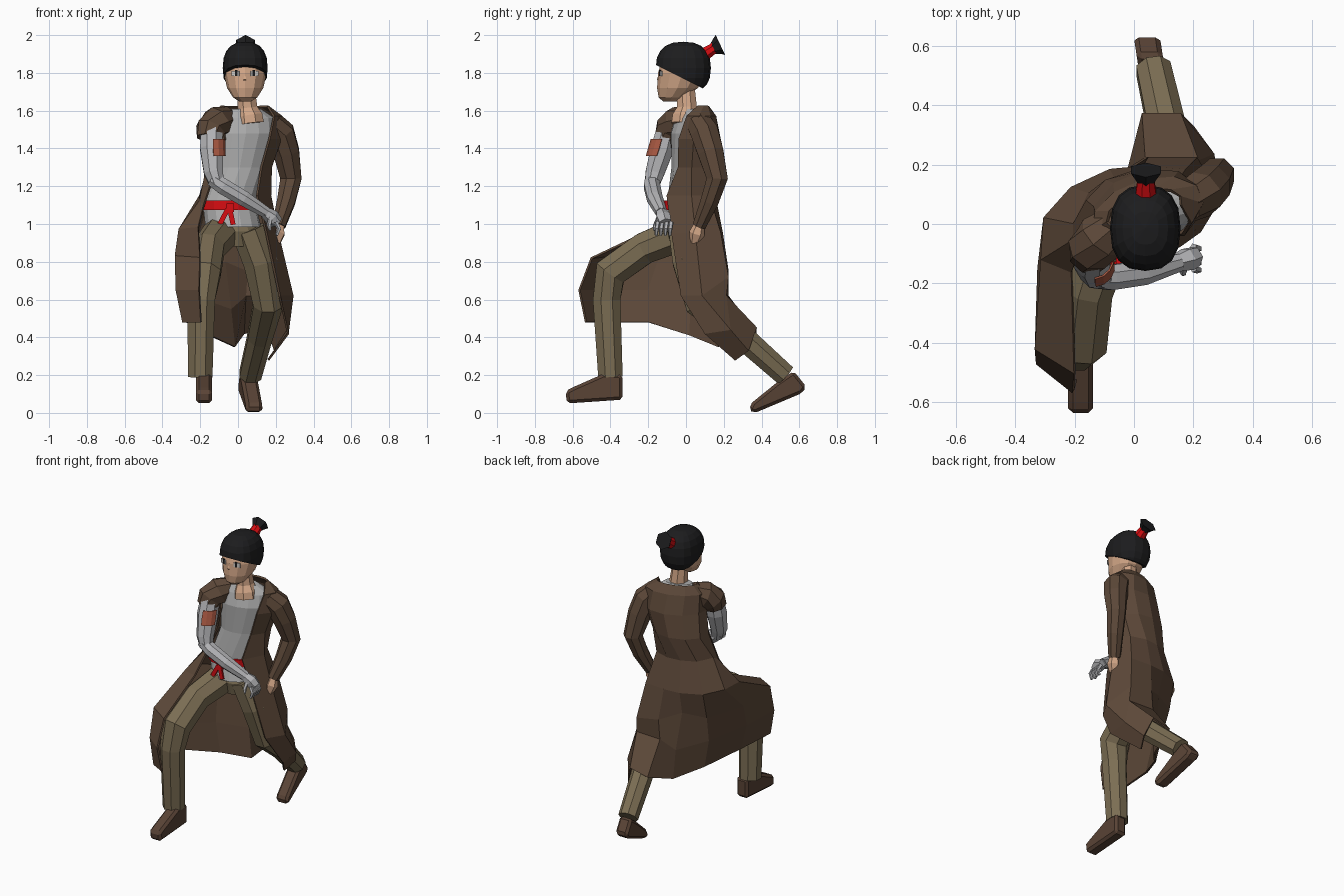
import bpy, bmesh, math
from mathutils import Vector as V, Matrix

def mat(name, r, g, b):
    m = bpy.data.materials.new(name)
    m.diffuse_color = (r, g, b, 1)
    return m

COAT = mat("coat brown", .11, .066, .041)
PANTS = mat("trouser khaki", .20, .155, .088)
BOOT = mat("boot brown", .10, .056, .036)
SHIRT = mat("shirt grey", .42, .42, .42)
METAL = mat("arm grey", .46, .46, .475)
SKIN = mat("skin", .64, .38, .24)
HAIR = mat("hair black", .012, .012, .013)
RED = mat("red cloth", .68, .004, .006)
PATCH = mat("patch rust", .40, .10, .055)
WHITE = mat("eye white", .6, .58, .55)

def finish(name, bm, m):
    bmesh.ops.recalc_face_normals(bm, faces=bm.faces)
    me = bpy.data.meshes.new(name)
    bm.to_mesh(me)
    bm.free()
    me.materials.append(m)
    ob = bpy.data.objects.new(name, me)
    bpy.context.collection.objects.link(ob)
    return ob

def loft(name, rings, m, closed=True):
    bm = bmesh.new()
    vs = [[bm.verts.new(p) for p in r] for r in rings]
    n = len(vs[0])
    for a, b in zip(vs, vs[1:]):
        for i in range(n if closed else n - 1):
            j = (i + 1) % n
            bm.faces.new((a[i], a[j], b[j], b[i]))
    if closed:
        bm.faces.new(vs[0])
        bm.faces.new(vs[-1])
    return finish(name, bm, m)

def thicken(ob, t):
    s = ob.modifiers.new("thickness", 'SOLIDIFY')
    s.thickness, s.offset = t, 0

def tube(name, pts, m, n=8, ref=(1, 0, 0)):
    """pts: (x, y, z, radius) along a bent limb"""
    P = [V(p[:3]) for p in pts]
    rings = []
    for i, p in enumerate(P):
        t = (P[min(i + 1, len(P) - 1)] - P[max(i - 1, 0)]).normalized()
        u = V(ref)
        u = (u - t * u.dot(t)).normalized()
        w = t.cross(u)
        rings.append([p + (u * math.cos(a) + w * math.sin(a)) * pts[i][3]
                      for a in [math.tau * (k + .5) / n for k in range(n)]])
    return loft(name, rings, m)

def ellipse(cx, cy, z, rx, ry, twist=0, n=14, a0=0, a1=None):
    """closed ring, or an arc from a0 to a1 degrees"""
    if a1 is None:
        ang = [math.tau * k / n for k in range(n)]
    else:
        ang = [math.radians(a0 + (a1 - a0) * k / (n - 1)) for k in range(n)]
    R = Matrix.Rotation(math.radians(twist), 3, 'Z')
    return [V((cx, cy, z)) + R @ V((rx * math.cos(a), ry * math.sin(a), 0)) for a in ang]

def box(name, loc, size, m, rot=(0, 0, 0)):
    bm = bmesh.new()
    bmesh.ops.create_cube(bm, size=1)
    bmesh.ops.scale(bm, vec=size, verts=bm.verts)
    for ax, a in zip('XYZ', rot):
        bmesh.ops.rotate(bm, matrix=Matrix.Rotation(math.radians(a), 3, ax), verts=bm.verts)
    bmesh.ops.translate(bm, vec=loc, verts=bm.verts)
    return finish(name, bm, m)

def boot(name, prof, cx, half, slope, y0):
    """side profile (y, z) given a width, sheared so the toe can turn"""
    rings = [[(cx + slope * (y - y0) + s * half, y, z) for y, z in prof] for s in (-1, 1)]
    ob = loft(name, rings, BOOT)
    b = ob.modifiers.new("bevel", 'BEVEL')
    b.width, b.segments = .016, 1

# head and neck
loft("head", [ellipse(.038, cy, z, rx, ry, n=12) for z, cy, rx, ry in (
    (1.648, -.085, .03, .034), (1.67, -.075, .064, .07), (1.72, -.045, .096, .108),
    (1.80, -.02, .114, .128), (1.87, -.012, .1, .115), (1.92, -.01, .06, .07))], SKIN)
tube("neck", [(.065, -.005, 1.53, .078), (.06, -.002, 1.57, .075), (.05, .005, 1.615, .057),
              (.042, .0, 1.72, .05)], SKIN)
tube("nose", [(.036, -.139, 1.80, .005), (.036, -.148, 1.765, .009), (.036, -.138, 1.757, .006)], SKIN, 4)
for s in (-1, 1):
    box("eye", (.037 + s * .05, -.1345, 1.797), (.042, .006, .028), WHITE, (0, 0, s * 17))
    box("pupil", (.037 + s * .046, -.138, 1.80), (.013, .006, .032), HAIR, (0, 0, s * 17))

# hair cap, slightly squared, cut along a slanted hairline
bm = bmesh.new()
bmesh.ops.create_uvsphere(bm, u_segments=16, v_segments=10, radius=1)
for v in bm.verts:
    v.co = [math.copysign(abs(c) ** .82, c) for c in v.co]
bmesh.ops.scale(bm, vec=(.119, .146, .139), verts=bm.verts)
bmesh.ops.translate(bm, vec=(.038, -.014, 1.826), verts=bm.verts)
bmesh.ops.bisect_plane(bm, geom=bm.verts[:] + bm.edges[:] + bm.faces[:], plane_co=(0, -.15, 1.838),
                       plane_no=(0, .125, .25), clear_inner=True)
bmesh.ops.holes_fill(bm, edges=[e for e in bm.edges if e.is_boundary])
finish("hair", bm, HAIR)
tube("hair_tie", [(.04, .085, 1.89, .04), (.04, .152, 1.934, .03)], RED)
tube("hair_knot", [(.04, .14, 1.925, .028), (.04, .165, 1.94, .045), (.04, .182, 1.948, .058)], HAIR, 6)

# shirt, belt, pelvis
loft("shirt", [ellipse(*r) for r in (
    (-.025, -.005, .985, .148, .122, 5), (-.045, .005, 1.1, .142, .106, 8), (.015, .03, 1.3, .14, .105, 14),
    (.045, .03, 1.48, .165, .105, 18), (.05, .03, 1.56, .155, .08, 18), (.04, .02, 1.61, .085, .05, 18))], SHIRT)
loft("belt", [ellipse(-.045, .003, z, .153, .119, 8) for z in (1.075, 1.125)], RED)
box("belt_knot", (-.04, -.122, 1.085), (.04, .03, .045), RED)
for x, a in ((-.075, 28), (-.035, -12)):
    box("belt_tail", (x, -.133, 1.04), (.026, .012, .09), RED, (0, a, 0))
loft("trouser_seat", [ellipse(*r) for r in ((-.02, 0, .88, .1, .08), (-.03, 0, .96, .14, .1),
                                            (-.04, 0, 1.03, .12, .08))], PANTS)

# legs and boots
tube("right_leg", [(-.085, -.01, .955, .1), (-.155, -.22, .872, .09), (-.178, -.40, .745, .093),
                   (-.195, -.42, .6, .079), (-.2, -.4, .19, .07)], PANTS)
tube("left_leg", [(.055, .0, .97, .1), (.12, .02, .8, .098), (.16, .07, .58, .085),
                  (.115, .3, .4, .07), (.065, .525, .2, .063)], PANTS)
boot("right_boot", [(-.335, .07), (-.335, .2), (-.43, .21), (-.6, .135), (-.638, .115), (-.63, .05)],
     -.18, .042, 0, 0)
boot("left_boot", [(.48, .16), (.57, .222), (.638, .137), (.615, .105), (.36, -.002), (.332, .018), (.35, .055)],
     .045, .044, -.15, .62)

# coat: open arcs around the chest, then skirt columns from left front round the back to right front
upper = [ellipse(cx, cy, z, rx, ry, tw, 9, a0, a1) for cx, cy, z, rx, ry, tw, a0, a1 in (
    (.035, .045, 1.622, .13, .062, 18, -20, 205), (.045, .04, 1.57, .19, .105, 18, -48, 215),
    (.045, .045, 1.45, .19, .13, 18, -62, 220), (.005, .045, 1.3, .175, .13, 12, -56, 218))]
skirt = [
    [(.1, -.1, 1.15), (.15, -.075, .95), (.22, -.025, .62), (.265, .1, .42), (.16, .26, .28)],
    [(.17, .03, 1.15), (.21, .05, .95), (.288, .085, .62), (.265, .235, .44), (.195, .33, .33)],
    [(.13, .12, 1.15), (.17, .18, .95), (.21, .22, .72), (.215, .21, .62), (.155, .37, .45)],
    [(.03, .15, 1.15), (.03, .19, .95), (.05, .22, .75), (.04, .22, .62), (.03, .37, .42)],
    [(-.06, .14, 1.15), (-.08, .18, .95), (-.07, .14, .8), (-.04, .17, .55), (-.02, .17, .35)],
    [(-.15, .1, 1.15), (-.21, .12, .95), (-.21, .08, .78), (-.19, .03, .6), (-.15, .02, .41)],
    [(-.2, 0, 1.15), (-.3, .02, .97), (-.32, -.15, .8), (-.31, -.2, .65), (-.27, -.2, .48)],
    [(-.2, -.05, 1.12), (-.31, -.12, .97), (-.33, -.42, .83), (-.325, -.47, .65), (-.29, -.48, .48)],
    [(-.18, -.09, 1.1), (-.21, -.16, .98), (-.2, -.5, .82), (-.205, -.565, .65), (-.195, -.53, .48)]]
thicken(loft("coat", upper + [list(r) for r in zip(*skirt)], COAT, closed=False), .012)

# left arm: full sleeve and hand
tube("left_sleeve", [(.17, .07, 1.535, .07), (.225, .1, 1.48, .08), (.256, .13, 1.38, .074),
                     (.28, .165, 1.24, .061), (.255, .125, 1.12, .052), (.215, .07, .99, .038)], COAT)
tube("left_hand", [(.217, .072, 1.0, .028), (.21, .058, .95, .042), (.2, .045, .9, .026)], SKIN, 6)

# right arm: torn cap sleeve, grey arm with a patch, grey hand
tube("right_sleeve", [(-.05, .015, 1.565, .06), (-.11, -.045, 1.54, .086), (-.145, -.085, 1.5, .083),
                      (-.15, -.1, 1.455, .072)], COAT, ref=(0, 1, 0))
tube("right_upper_arm", [(-.14, -.1, 1.5, .06), (-.14, -.125, 1.4, .066), (-.13, -.165, 1.27, .054),
                         (-.11, -.18, 1.21, .042)], METAL)
tube("right_forearm", [(-.14, -.178, 1.24, .04), (-.08, -.18, 1.2, .046), (.03, -.165, 1.135, .044),
                       (.15, -.13, 1.06, .032)], METAL, ref=(0, 1, 0))
thicken(loft("arm_patch", [ellipse(-.14, -.113, 1.45, .071, .071, 0, 4, -84, -12),
                           ellipse(-.14, -.126, 1.4, .073, .073, 0, 4, -84, -12),
                           ellipse(-.136, -.14, 1.36, .07, .07, 0, 4, -84, -12)], PATCH, closed=False), .006)
tube("right_palm", [(.14, -.132, 1.065, .03), (.18, -.12, 1.035, .042), (.205, -.11, 1.005, .036)],
     METAL, 6, (0, 1, 0))
for k in range(4):
    y = -.15 + .024 * k
    tube("right_finger", [(.2, y, 1.01, .013), (.218, y - .005, .975, .012), (.205, y - .008, .94, .008)], METAL, 5)
tube("right_thumb", [(.17, -.145, 1.03, .014), (.165, -.165, .99, .011), (.17, -.168, .965, .007)], METAL, 5)
